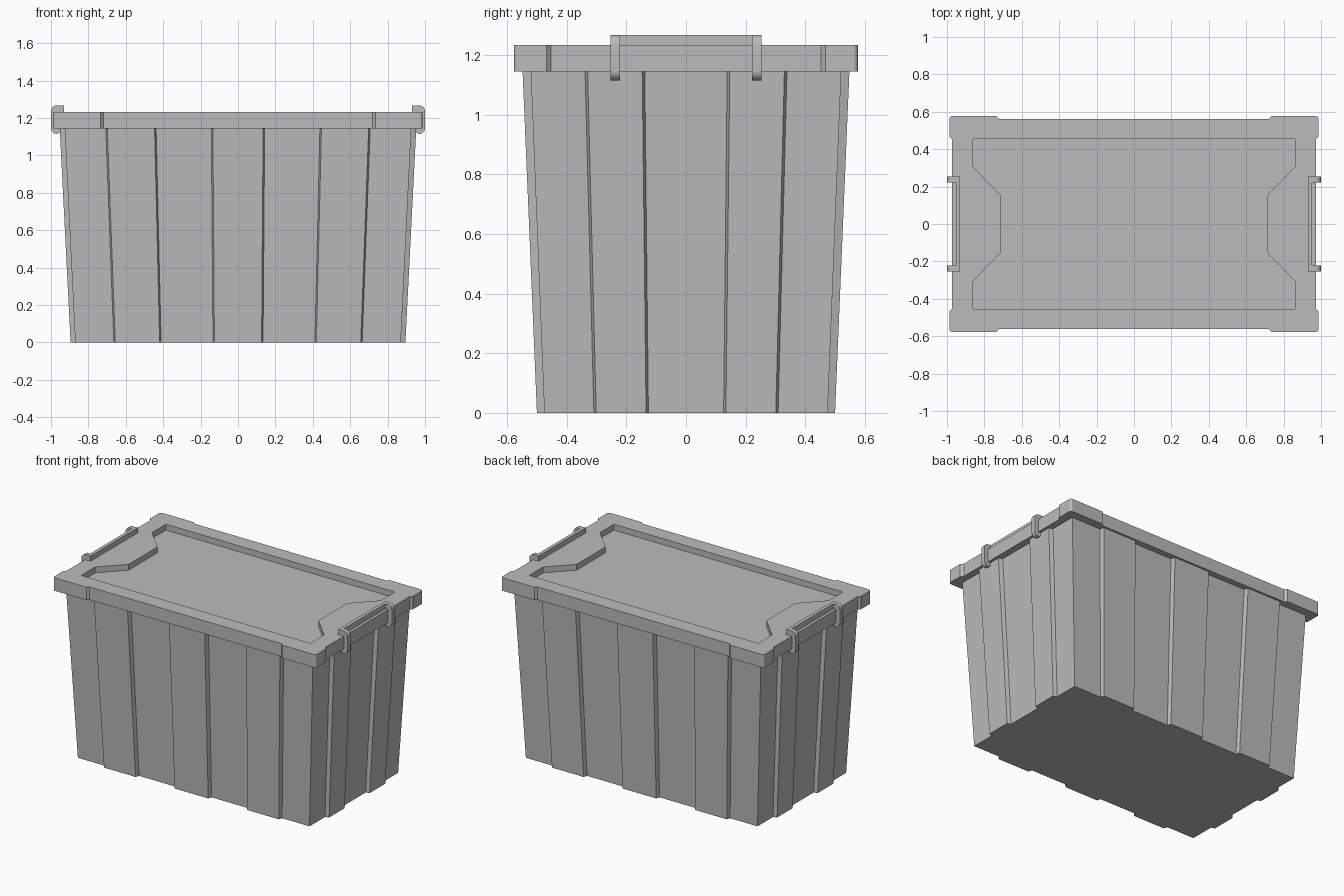
import bpy, bmesh, math
from mathutils import Vector

cube = bpy.data.objects.get("Cube")
if cube:
    bpy.data.objects.remove(cube, do_unlink=True)

# One grey plastic for everything
grey = bpy.data.materials.new("grey plastic")
grey.use_nodes = True
grey.diffuse_color = (0.5, 0.5, 0.5, 1)
grey.node_tree.nodes["Principled BSDF"].inputs["Base Color"].default_value = (0.5, 0.5, 0.5, 1)

BODY_TOP, LID_TOP, HANDLE_TOP = 1.145, 1.233, 1.268


def add_object(name, bm):
    bmesh.ops.recalc_face_normals(bm, faces=bm.faces)
    mesh = bpy.data.meshes.new(name)
    bm.to_mesh(mesh)
    bm.free()
    mesh.materials.append(grey)
    obj = bpy.data.objects.new(name, mesh)
    bpy.context.collection.objects.link(obj)
    return obj


def loft(bm, bottom, top):
    """Closed solid between two matching loops of 3D points."""
    a = [bm.verts.new(p) for p in bottom]
    b = [bm.verts.new(p) for p in top]
    bm.faces.new(a[::-1])
    bm.faces.new(b)
    n = len(a)
    for i in range(n):
        j = (i + 1) % n
        bm.faces.new((a[i], a[j], b[j], b[i]))


def flat(points, z, sx=1, sy=1):
    return [(x * sx, y * sy, z) for x, y in points]


def mirror_quarter(q):
    """Full outline from the +x +y quarter, ordered from the x side to the y side."""
    half = q + [(-x, y) for x, y in reversed(q)]
    return half + [(-x, -y) for x, y in half]


# Tub: tapered walls with raised vertical panels
X, Y, RAISE, SLOPE = 0.87, 0.475, 0.025, 0.004
tub_quarter = [
    (X, 0.13 - SLOPE), (X + RAISE, 0.13 + SLOPE),
    (X + RAISE, 0.305 - SLOPE), (X, 0.305 + SLOPE),
    (X, Y),
    (0.66 + SLOPE, Y), (0.66 - SLOPE, Y + RAISE),
    (0.415 + SLOPE, Y + RAISE), (0.415 - SLOPE, Y),
    (0.13 + SLOPE, Y), (0.13 - SLOPE, Y + RAISE),
]
tub_outline = mirror_quarter(tub_quarter)
bm = bmesh.new()
loft(bm, flat(tub_outline, 0), flat(tub_outline, BODY_TOP, 1.065, 1.096))
add_object("tub", bm)

# Lid: slab with thicker corner blocks and rounded corners
lid_outline = mirror_quarter([
    (0.972, 0.452), (0.987, 0.468), (0.987, 0.577), (0.735, 0.577), (0.72, 0.562)])
bm = bmesh.new()
loft(bm, flat(lid_outline, BODY_TOP), flat(lid_outline, LID_TOP))
corners = [e for e in bm.edges
           if all(abs(v.co.x) > 0.98 and abs(v.co.y) > 0.57 for v in e.verts)]
bmesh.ops.bevel(bm, geom=corners, offset=0.016, segments=4, profile=0.5, affect='EDGES')
lid = add_object("lid", bm)

# Sunken panel in the lid, narrowed beside the handles
recess_outline = mirror_quarter([(0.713, 0.155), (0.86, 0.305), (0.86, 0.455)])
bm = bmesh.new()
loft(bm, flat(recess_outline, LID_TOP - 0.04), flat(recess_outline, LID_TOP + 0.1))
cutter = add_object("recess_cutter", bm)
cutter.hide_render = True
cut = lid.modifiers.new("recess", 'BOOLEAN')
cut.operation = 'DIFFERENCE'
cut.solver = 'EXACT'
cut.object = cutter
bpy.context.view_layer.objects.active = lid
bpy.ops.object.modifier_apply(modifier=cut.name)
bpy.data.objects.remove(cutter, do_unlink=True)


def arc(cx, cz, r, start, end, steps=6):
    return [(cx + r * math.cos(math.radians(start + (end - start) * i / steps)),
             cz + r * math.sin(math.radians(start + (end - start) * i / steps)))
            for i in range(steps + 1)]


# Side handles: a grip bar between two C-shaped hooks that wrap the lid edge
R = 0.032
hook = ([(0.93, LID_TOP - 0.005), (0.93, HANDLE_TOP)]
        + arc(1 - R, HANDLE_TOP - R, R, 90, 0)
        + arc(1 - R, 1.115 + R, R, 0, -90)
        + [(0.955, 1.12), (0.955, BODY_TOP + 0.005),
           (0.965, BODY_TOP + 0.005), (0.965, LID_TOP - 0.005)])
bar = [(0.93, LID_TOP - 0.005), (0.93, HANDLE_TOP),
       (0.953, HANDLE_TOP), (0.953, LID_TOP - 0.005)]

for name, side in (("left_handle", 1), ("right_handle", -1)):
    bm = bmesh.new()
    for profile, y0, y1 in ((hook, -0.253, -0.222), (hook, 0.222, 0.253),
                            (bar, -0.222, 0.222)):
        loft(bm, [Vector((side * x, y0, z)) for x, z in profile],
             [Vector((side * x, y1, z)) for x, z in profile])
    handle = add_object(name, bm)
    bpy.ops.object.select_all(action='DESELECT')
    handle.select_set(True)
    bpy.context.view_layer.objects.active = handle
    bpy.ops.object.shade_smooth_by_angle(angle=math.radians(30))
